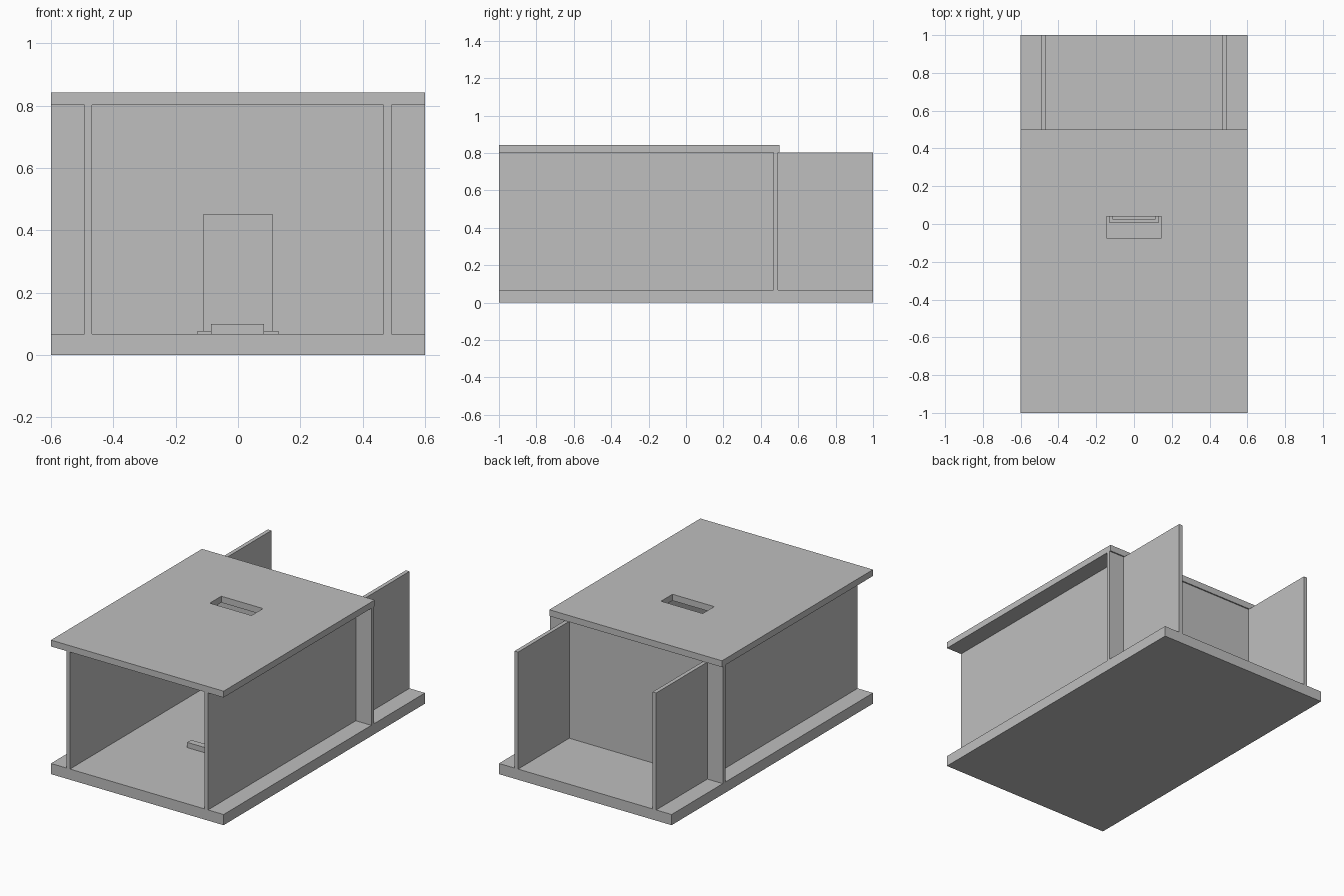
import bpy
import bmesh
from mathutils import Vector

cube = bpy.data.objects.get("Cube")
if cube:
    bpy.data.objects.remove(cube, do_unlink=True)

grey = bpy.data.materials.new("plain_grey")
grey.use_nodes = True
grey.diffuse_color = (0.52, 0.52, 0.52, 1)
grey.node_tree.nodes["Principled BSDF"].inputs["Base Color"].default_value = grey.diffuse_color


def box(name, low, high):
    """Flat-faced box between two opposite corners."""
    low, high = Vector(low), Vector(high)
    bm = bmesh.new()
    bmesh.ops.create_cube(bm, size=1)
    for v in bm.verts:
        v.co = (low + high) / 2 + v.co * (high - low)
    mesh = bpy.data.meshes.new(name)
    bm.to_mesh(mesh)
    bm.free()
    mesh.materials.append(grey)
    obj = bpy.data.objects.new(name, mesh)
    bpy.context.collection.objects.link(obj)
    return obj


floor = 0.067
wall_top = 0.802
roof_top = 0.842

# Base board
box("base_board", (-0.6, -1, 0), (0.6, 1, floor))

# Long side walls
for name, x in (("right_wall", -0.493), ("left_wall", 0.467)):
    box(name, (x, -1, floor), (x + 0.025, 1, wall_top))

# Partition between the closed room and the open rear bay,
# running out to the edges of the base board
for name, x0, x1 in (("partition", -0.468, 0.467),
                     ("right_partition_wing", -0.6, -0.493),
                     ("left_partition_wing", 0.492, 0.6)):
    box(name, (x0, 0.467, floor), (x1, 0.492, wall_top))

# Roof with a hand slot
roof = box("roof", (-0.6, -1, wall_top), (0.6, 0.5, roof_top))
cutter = box("slot_cutter", (-0.145, -0.073, 0.7), (0.145, 0.041, 0.9))
cutter.hide_render = True
cutter.hide_set(True)
slot = roof.modifiers.new("hand_slot", "BOOLEAN")
slot.operation = "DIFFERENCE"
slot.solver = "EXACT"
slot.object = cutter
# Bake the slot into the roof, then drop the cutter
graph = bpy.context.evaluated_depsgraph_get()
cut_mesh = bpy.data.meshes.new_from_object(roof.evaluated_get(graph))
roof.modifiers.clear()
roof.data = cut_mesh
bpy.data.objects.remove(cutter, do_unlink=True)

# Upright box on a thin plinth inside the room
box("plinth", (-0.13, 0.005, floor), (0.13, 0.205, 0.077))
box("upright_box", (-0.113, 0.025, 0.077), (0.113, 0.185, 0.45))

# Small bar on the floor in front of it
box("floor_bar", (-0.087, -0.38, floor), (0.084, -0.34, 0.1))
